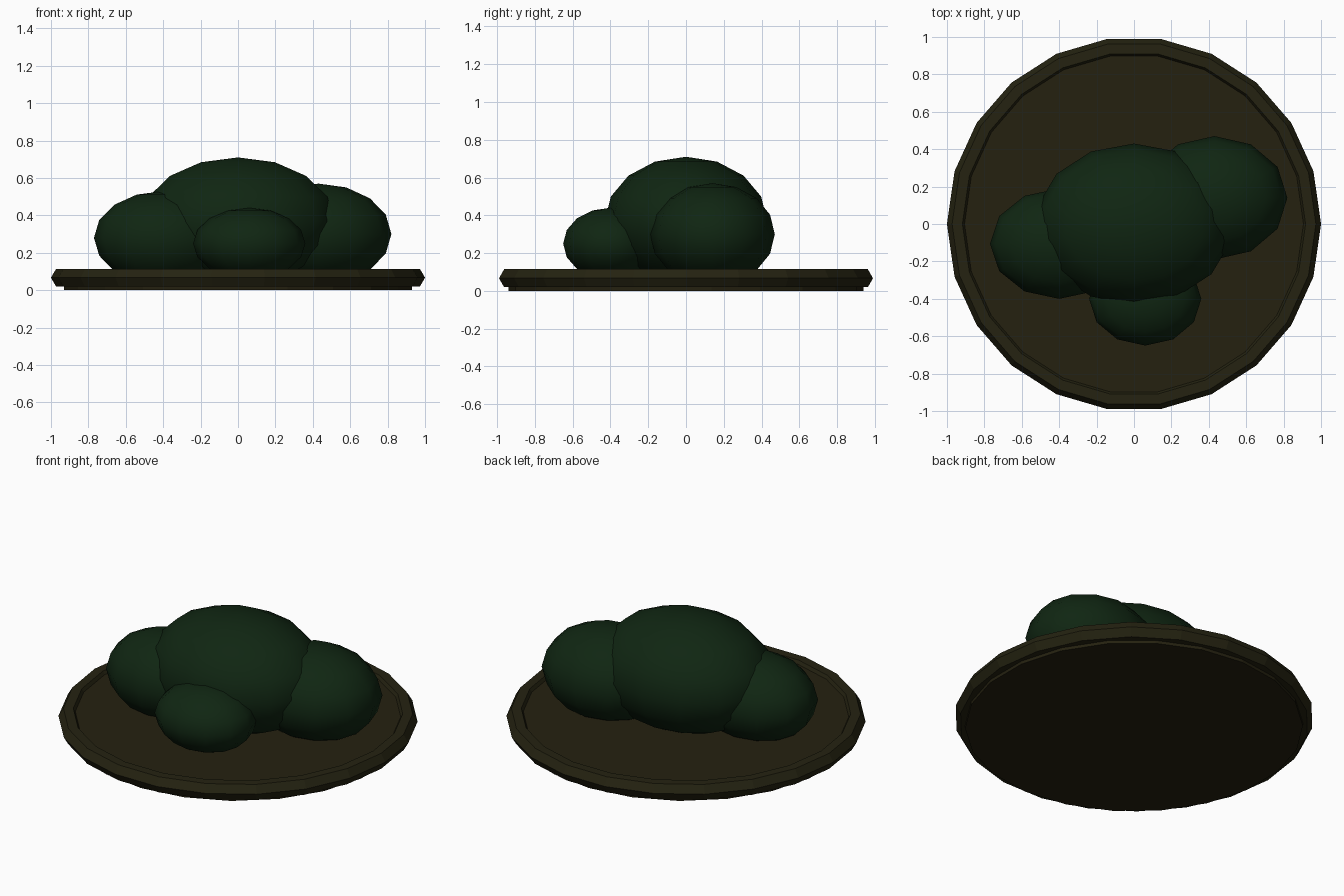
import bpy

cube = bpy.data.objects.get("Cube")
if cube:
    bpy.data.objects.remove(cube, do_unlink=True)


def material(name, color):
    mat = bpy.data.materials.new(name)
    mat.use_nodes = True
    mat.diffuse_color = (*color, 1)
    mat.node_tree.nodes["Principled BSDF"].inputs["Base Color"].default_value = (*color, 1)
    return mat


def finish(name, mat):
    obj = bpy.context.object
    obj.name = name
    obj.data.materials.append(mat)
    return obj


def bush(name, center, radii, segments):
    bpy.ops.mesh.primitive_uv_sphere_add(segments=segments, ring_count=8, radius=1, location=center)
    obj = finish(name, leaf)
    obj.scale = radii
    bpy.ops.object.transform_apply(location=False, rotation=False, scale=True)
    bpy.ops.object.shade_smooth()


soil = material("dark soil", (0.018, 0.015, 0.005))
edge = material("mossy rim", (0.018, 0.0165, 0.0055))
leaf = material("deep green", (0.005, 0.019, 0.006))

# Round base with a raised six-sided rim
SIDES = 22
FLOOR = 0.095
bpy.ops.mesh.primitive_cylinder_add(vertices=SIDES, radius=0.94, depth=FLOOR, location=(0, 0, FLOOR / 2))
finish("base_disc", soil)
bpy.ops.mesh.primitive_torus_add(major_segments=SIDES, minor_segments=6, major_radius=0.945,
                                 minor_radius=0.055, location=(0, 0, 0.067))
finish("base_rim", edge)

# Cluster of rounded bushes
bush("main_bush", (0, 0, 0.37), (0.53, 0.43, 0.34), 14)
bush("right_bush", (-0.4, -0.105, 0.28), (0.37, 0.295, 0.25), 12)
bush("left_bush", (0.43, 0.14, 0.30), (0.39, 0.33, 0.27), 12)
bush("front_bush", (0.06, -0.4, 0.25), (0.3, 0.25, 0.19), 12)
